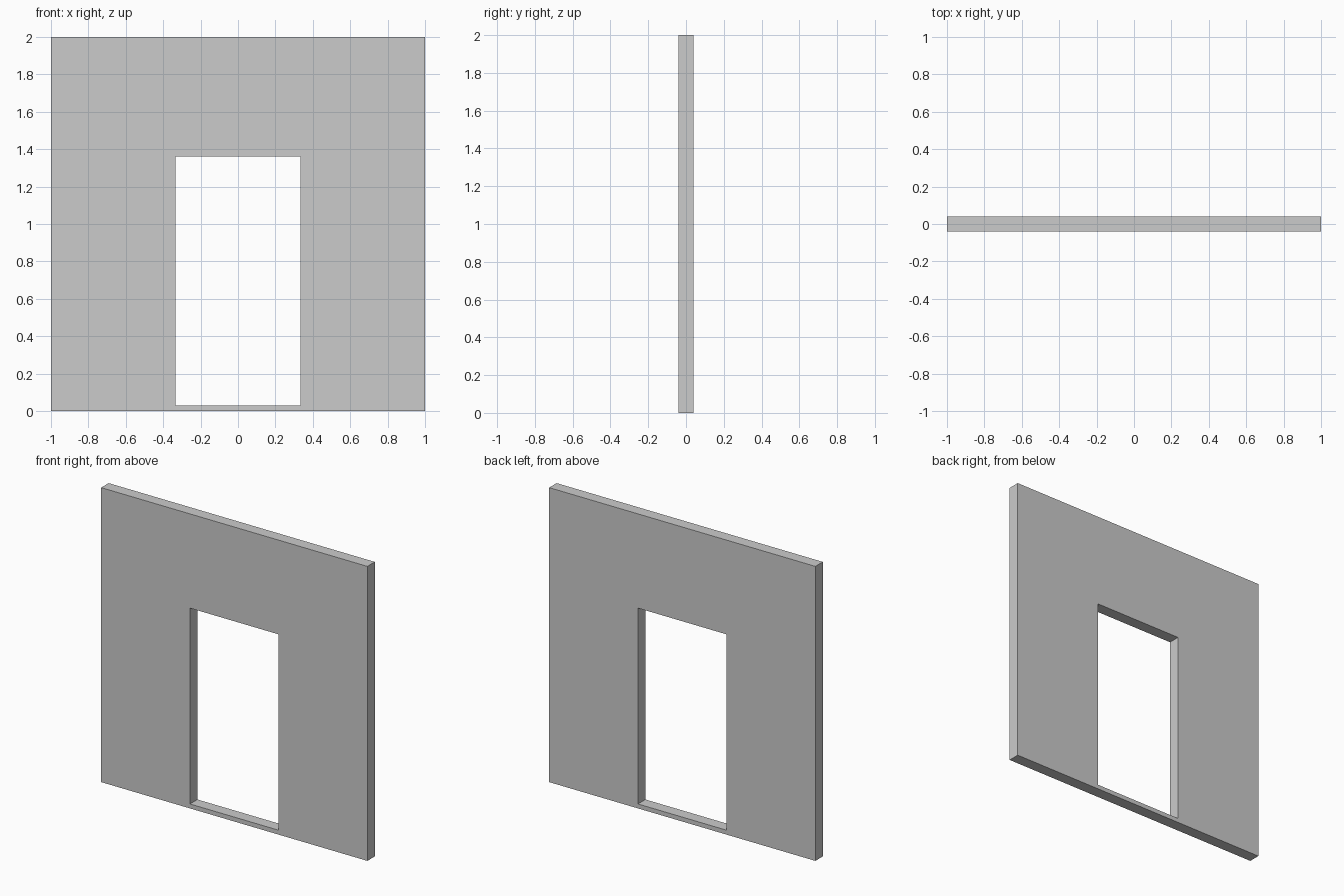
import bpy, bmesh

if "Cube" in bpy.data.objects:
    bpy.data.objects.remove(bpy.data.objects["Cube"])

WIDTH, HEIGHT, THICK = 2.0, 2.0, 0.08
DOOR_HALF, SILL, DOOR_TOP = 0.333, 0.03, 1.36


def rectangle(bm, half, low, high):
    corners = [(-half, low), (half, low), (half, high), (-half, high)]
    return [bm.verts.new((x, -THICK / 2, z)) for x, z in corners]


bm = bmesh.new()

# Front face: wall outline joined to the doorway outline
outer = rectangle(bm, WIDTH / 2, 0, HEIGHT)
inner = rectangle(bm, DOOR_HALF, SILL, DOOR_TOP)
front = []
for i in range(4):
    j = (i + 1) % 4
    front.append(bm.faces.new((outer[i], outer[j], inner[j], inner[i])))

# Thickness, including the doorway reveals
result = bmesh.ops.extrude_face_region(bm, geom=front, use_keep_orig=True)
moved = [g for g in result["geom"] if isinstance(g, bmesh.types.BMVert)]
bmesh.ops.translate(bm, verts=moved, vec=(0, THICK, 0))
bmesh.ops.recalc_face_normals(bm, faces=bm.faces)

mesh = bpy.data.meshes.new("doorway_wall")
bm.to_mesh(mesh)
bm.free()
wall = bpy.data.objects.new("doorway_wall", mesh)
bpy.context.collection.objects.link(wall)
